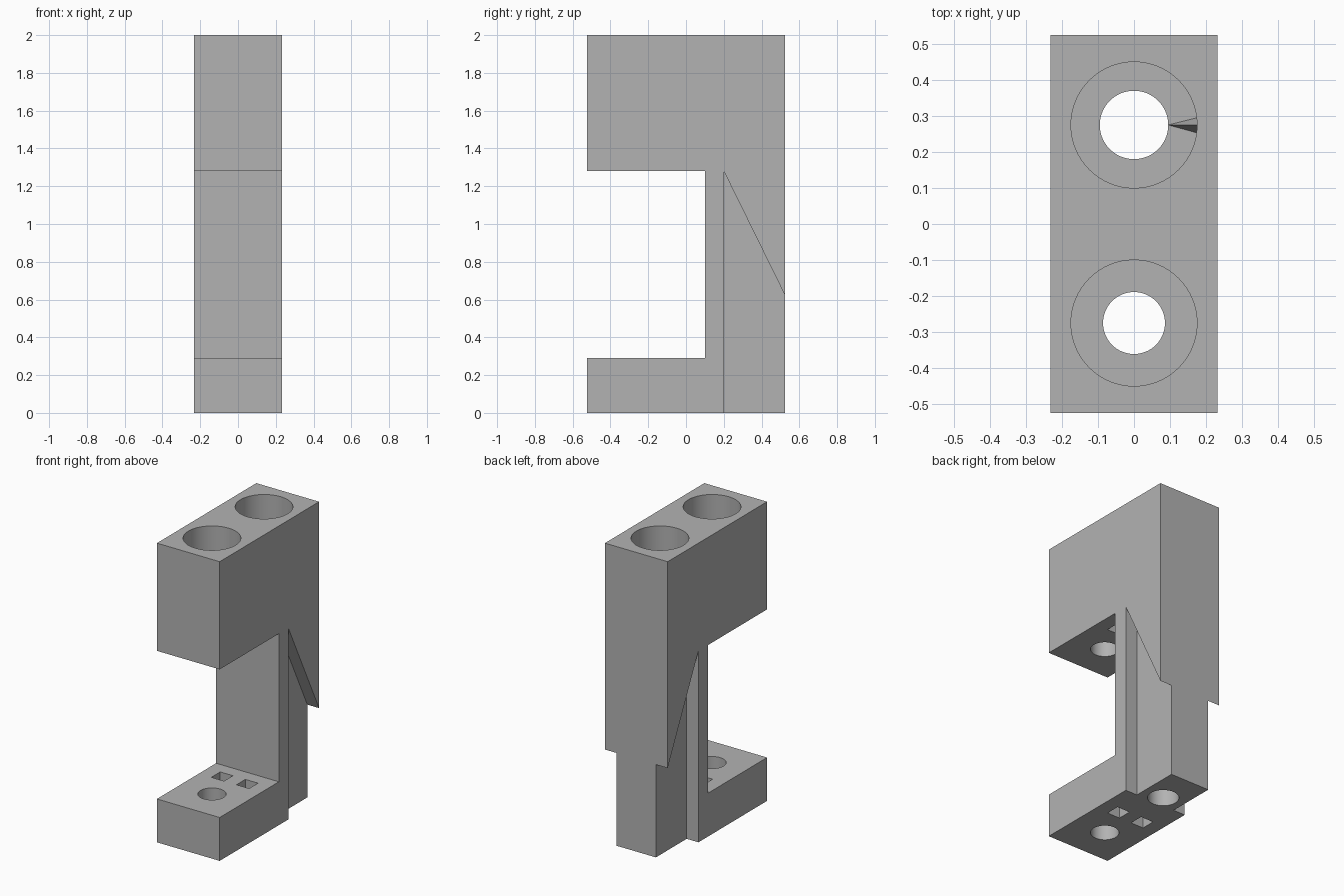
import bpy, bmesh, math

cube = bpy.data.objects.get("Cube")
if cube:
    bpy.data.objects.remove(cube, do_unlink=True)

grey = bpy.data.materials.new("plain grey")
grey.use_nodes = True
COLOUR = (0.45, 0.45, 0.45, 1)
grey.diffuse_color = COLOUR
grey.node_tree.nodes["Principled BSDF"].inputs["Base Color"].default_value = COLOUR


def finish(name, bm):
    bmesh.ops.recalc_face_normals(bm, faces=bm.faces)
    mesh = bpy.data.meshes.new(name)
    bm.to_mesh(mesh)
    bm.free()
    mesh.materials.append(grey)
    obj = bpy.data.objects.new(name, mesh)
    bpy.context.collection.objects.link(obj)
    return obj


def side_profile(name, points, x0, x1):
    """Extrude a (y, z) outline across x."""
    bm = bmesh.new()
    face = bm.faces.new([bm.verts.new((x0, y, z)) for y, z in points])
    grown = bmesh.ops.extrude_face_region(bm, geom=[face])["geom"]
    moved = [v for v in grown if isinstance(v, bmesh.types.BMVert)]
    bmesh.ops.translate(bm, vec=(x1 - x0, 0, 0), verts=moved)
    return finish(name, bm)


def drill(name, y, radius, z0, z1):
    bm = bmesh.new()
    bmesh.ops.create_cone(bm, cap_ends=True, segments=64, radius1=radius,
                          radius2=radius, depth=z1 - z0)
    bmesh.ops.translate(bm, vec=(0, y, (z0 + z1) / 2), verts=bm.verts)
    return finish(name, bm)


def cut(target, cutter):
    cutter.hide_render = True
    mod = target.modifiers.new("cut", 'BOOLEAN')
    mod.operation = 'DIFFERENCE'
    mod.solver = 'EXACT'
    mod.object = cutter
    bpy.context.view_layer.objects.active = target
    bpy.ops.object.modifier_apply(modifier=mod.name)
    bpy.data.objects.remove(cutter, do_unlink=True)


# C-shaped body
HALF_W, HALF_D = 0.232, 0.525
SHELF, JAW, STEM_Y = 0.29, 1.28, 0.10
body = side_profile("clamp_body", [
    (-HALF_D, 0), (HALF_D, 0), (HALF_D, 2), (-HALF_D, 2),
    (-HALF_D, JAW), (STEM_Y, JAW), (STEM_Y, SHELF), (-HALF_D, SHELF),
], -HALF_W, HALF_W)

# Slant-topped recesses on both sides of the rear stem
recess = [(0.2, -0.1), (0.6, -0.1), (0.6, 0.468), (0.2, JAW)]
for side in (-1, 1):
    cut(body, side_profile("recess_cutter", recess, side * 0.145, side * 0.3))

# Wide bores from the top, narrow holes right through
BORE_FLOOR = 1.42
for y, radius in ((-0.275, 0.086), (0.275, 0.095)):
    cut(body, drill("hole_cutter", y, radius, -0.1, 2.1))
    cut(body, drill("bore_cutter", y, 0.175, BORE_FLOOR, 2.1))

# Square sockets through the shelf and up into the jaw
socket = [(-0.082, -0.1), (0.012, -0.1), (0.012, 1.6), (-0.082, 1.6)]
for side in (-1, 1):
    x = side * 0.093
    cut(body, side_profile("socket_cutter", socket, x - 0.047, x + 0.047))

# Small ridge on the floor of the rear bore
bm = bmesh.new()
tip, low, high, top = [bm.verts.new(p) for p in (
    (0.095, 0.275, BORE_FLOOR), (0.175, 0.253, BORE_FLOOR),
    (0.175, 0.295, BORE_FLOOR), (0.175, 0.275, BORE_FLOOR + 0.08))]
for tri in ((tip, low, high), (tip, low, top), (tip, top, high), (low, high, top)):
    bm.faces.new(tri)
finish("bore_ridge", bm)

# Smooth bore walls, keep edges sharp
bpy.ops.object.select_all(action='DESELECT')
body.select_set(True)
bpy.context.view_layer.objects.active = body
bpy.ops.object.shade_smooth_by_angle(angle=math.radians(30))
